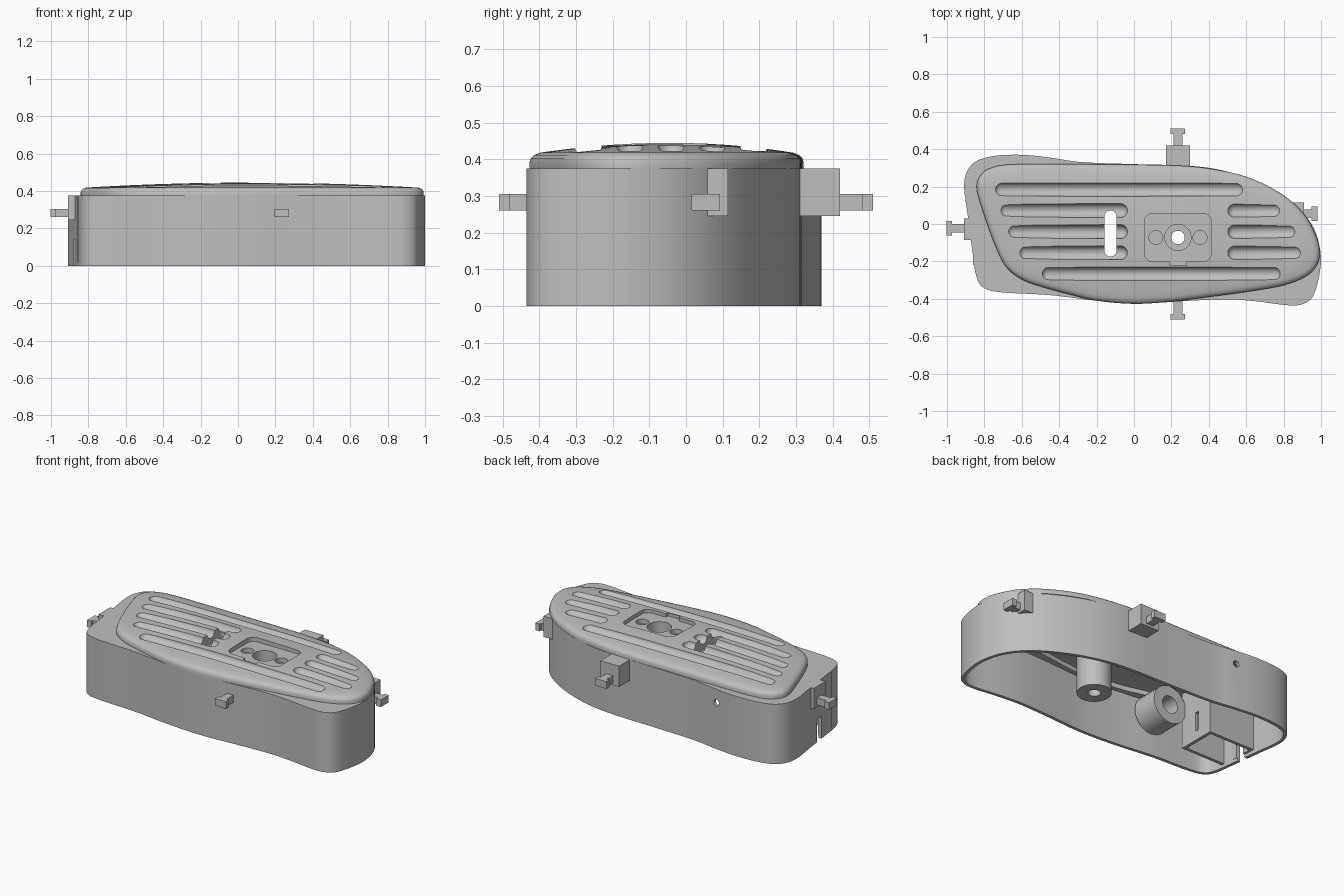
import bpy, bmesh, math
from mathutils import Matrix, Vector

if "Cube" in bpy.data.objects:
    bpy.data.objects.remove(bpy.data.objects["Cube"])

grey = bpy.data.materials.new("plain grey")
grey.use_nodes = True
COLOUR = (0.52, 0.52, 0.52, 1)
grey.diffuse_color = COLOUR
grey.node_tree.nodes["Principled BSDF"].inputs["Base Color"].default_value = COLOUR


def finish(name, bm):
    bmesh.ops.recalc_face_normals(bm, faces=bm.faces)
    mesh = bpy.data.meshes.new(name)
    bm.to_mesh(mesh)
    bm.free()
    mesh.materials.append(grey)
    ob = bpy.data.objects.new(name, mesh)
    bpy.context.collection.objects.link(ob)
    return ob


def loft(name, rings):
    """Join closed rings of equal length and cap both ends."""
    bm = bmesh.new()
    loops = [[bm.verts.new(p) for p in ring] for ring in rings]
    n = len(loops[0])
    for low, high in zip(loops, loops[1:]):
        for i in range(n):
            j = (i + 1) % n
            bm.faces.new((low[i], low[j], high[j], high[i]))
    bm.faces.new(loops[0])
    bm.faces.new(loops[-1])
    return finish(name, bm)


def prism(name, outline, z0, z1):
    return loft(name, [[(x, y, z) for x, y in outline] for z in (z0, z1)])


def box(name, x0, x1, y0, y1, z0, z1):
    return prism(name, [(x0, y0), (x1, y0), (x1, y1), (x0, y1)], z0, z1)


def rounded(cx, cy, hx, hy, r, steps=8):
    """Rounded rectangle; a circle when hx = hy = r."""
    pts = []
    for k, (sx, sy) in enumerate([(1, 1), (-1, 1), (-1, -1), (1, -1)]):
        for i in range(steps + 1):
            a = (k + i / steps) * math.pi / 2
            p = (cx + sx * (hx - r) + r * math.cos(a), cy + sy * (hy - r) + r * math.sin(a))
            if not pts or (Vector(p) - Vector(pts[-1])).length > 1e-5:
                pts.append(p)
    if (Vector(pts[0]) - Vector(pts[-1])).length < 1e-5:
        pts.pop()
    return pts


def disc(cx, cy, r):
    return rounded(cx, cy, r, r, r)


def smooth_loop(points, steps=5):
    """Closed curve through the points."""
    p = [Vector(q) for q in points]
    out, n = [], len(p)
    for i in range(n):
        a, b, c, d = p[i - 1], p[i], p[(i + 1) % n], p[(i + 2) % n]
        for s in range(steps):
            t = s / steps
            out.append(0.5 * (2 * b + (c - a) * t + (2 * a - 5 * b + 4 * c - d) * t ** 2
                              + (3 * b - a - 3 * c + d) * t ** 3))
    return out


def inset(loop, dist):
    n, out = len(loop), []
    for i in range(n):
        t = (loop[(i + 1) % n] - loop[i - 1]).normalized()
        out.append(loop[i] + Vector((t.y, -t.x)) * dist)
    return out


def capsule(x0, x1, y, z, r):
    """Round-ended bar along x."""
    bm = bmesh.new()
    bmesh.ops.create_uvsphere(bm, u_segments=16, v_segments=9, radius=r,
                              matrix=Matrix.Rotation(math.pi / 2, 4, "Y"))
    for v in bm.verts:
        v.co += Vector((x1 - r if v.co.x > 0 else x0 + r, y, z))
    return finish("groove_cutter", bm)


def cut(target, cutter):
    mod = target.modifiers.new("cut", "BOOLEAN")
    mod.operation, mod.solver, mod.object = "DIFFERENCE", "EXACT", cutter
    bpy.context.view_layer.objects.active = target
    bpy.ops.object.modifier_apply(modifier=mod.name)
    bpy.data.objects.remove(cutter)


def lay_along_y(ob, x, y, z):
    ob.data.transform(Matrix.Translation((x, y, z)) @ Matrix.Rotation(-math.pi / 2, 4, "X"))
    return ob


# Curved outlines of the housing and the foot plate
shell_line = smooth_loop([
    (-.908, .22), (-.865, .32), (-.76, .362), (-.6, .37), (-.45, .355), (-.28, .331),
    (0, .32), (.3, .311), (.5, .28), (.7, .205), (.865, .1), (.96, -.02), (.997, -.15),
    (.993, -.26), (.96, -.38), (.91, -.425), (.83, -.435), (.65, -.413), (.5, -.403),
    (.3, -.41), (.05, -.424), (-.2, -.41), (-.45, -.38), (-.7, -.366), (-.8, -.343),
    (-.843, -.28), (-.866, -.13), (-.888, .04)])
plate_line = smooth_loop([
    (-.84, .18), (-.82, .26), (-.76, .302), (-.65, .319), (-.4, .321), (-.1, .318),
    (.2, .314), (.4, .297), (.6, .253), (.78, .167), (.906, .057), (.976, -.07), (.993, -.16),
    (.972, -.23), (.91, -.285), (.79, -.33), (.6, -.363), (.4, -.39), (.2, -.415),
    (0, -.427), (-.2, -.41), (-.35, -.375), (-.49, -.337), (-.59, -.301), (-.67, -.245),
    (-.723, -.16), (-.785, 0)])

# Hollow housing, open underneath, with a lip that carries the plate
shell = prism("housing", shell_line, 0, .375)
cut(shell, prism("cavity", inset(shell_line, .02), -.1, .345))
cut(shell, prism("top_opening", inset(plate_line, .05), .3, .5))

# Domed foot plate with a rounded rim
rings = [[(*p, z) for p in inset(plate_line, d)]
         for d, z in [(0, .374), (0, .392), (.004, .403), (.013, .412), (.028, .418)]]
rim, centre = inset(plate_line, .028), Vector((.05, -.04))
for s in (.9, .75, .6, .45, .3, .15, .05):
    rings.append([(*(centre + (p - centre) * s), .418 + .027 * (1 - s * s)) for p in rim])
plate = loft("foot_plate", rings)

# Grip grooves
for x0, x1, row in [(-.745, .585, 0), (-.72, -.035, 1), (.5, .787, 1), (-.678, -.035, 2),
                    (.5, .868, 2), (-.618, -.035, 3), (.5, .898, 3), (-.495, .787, 4)]:
    height = .44 if row in (0, 4) else .445
    cut(plate, capsule(x0, x1, .185 - .113 * row, height, .038))

# Centre post under the plate
HUB_X, HUB_Y = .235, -.072
post = prism("centre_post", disc(HUB_X, HUB_Y, .1), .03, .38)

# Recess with screw holes, the deep centre hole and the slot through the top
cut(plate, prism("recess", rounded(HUB_X, HUB_Y, .18, .128, .045), .416, .6))
cut(plate, box("recess_notch", .19, .28, -.222, -.15, .416, .6))
for side in (-1, 1):
    cut(plate, prism("screw_hole", disc(HUB_X + side * .118, HUB_Y, .037), .387, .5))
for part in (plate, post):
    cut(part, prism("counterbore", disc(HUB_X, HUB_Y, .07), .28, .5))
cut(post, prism("post_bore", disc(HUB_X, HUB_Y, .036), -.1, .5))
cut(plate, prism("slot", rounded(-.126, -.051, .033, .123, .033), -.1, .6))

# Holes in the side walls
cut(shell, lay_along_y(prism("cable_hole", disc(0, 0, .02), -.1, .1), -.46, .35, .29))
cut(shell, box("end_notch", -1, -.8, -.1, -.045, -.1, .14))

# Sleeve on the inside of the front wall
sleeve = lay_along_y(prism("inner_sleeve", disc(0, 0, .118), 0, .17), -.43, -.364, .255)
cut(sleeve, lay_along_y(prism("sleeve_bore", disc(0, 0, .055), .04, .3), -.43, -.364, .255))

# Open compartment at the end
bay = box("end_compartment", -.86, -.54, -.22, .03, .02, .374)
cut(bay, box("bay_space", -.845, -.56, -.2, .01, -.1, .35))
cut(bay, box("bay_slit", -.6, -.5, -.1, -.075, .08, .2))
cut(bay, box("bay_notch", -1, -.8, -.1, -.045, -.1, .14))


def connector(name, x, y, direction, stem):
    """T-shaped pin whose tip touches (x, y)."""
    d = Vector(direction)
    side = Vector((abs(d.y), abs(d.x)))
    for label, near, far, half in [("stem", stem, .025, .023), ("head", .03, 0, .039)]:
        corners = [Vector((x, y)) - d * k + side * h
                   for k, h in [(near, -half), (near, half), (far, half), (far, -half)]]
        prism(f"{name}_{label}", corners, .26, .305)


# Mounting blocks and T-shaped pins around the housing
box("back_block", .17, .3, .29, .42, .245, .375)
box("left_block", .84, .908, .058, .115, .245, .375)
box("right_block", -.908, -.86, -.085, .03, .245, .375)
connector("back_pin", HUB_X, .51, (0, 1), .1)
connector("front_pin", HUB_X, -.51, (0, -1), .1)
connector("left_pin", .98, .054, (1, 0), .1)
connector("right_pin", -1.003, -.023, (-1, 0), .14)

# Smooth the curved surfaces, keep hard edges
bpy.ops.object.select_all(action="DESELECT")
for ob in (shell, plate, post, sleeve):
    ob.select_set(True)
bpy.context.view_layer.objects.active = shell
bpy.ops.object.shade_smooth_by_angle(angle=math.radians(30))
